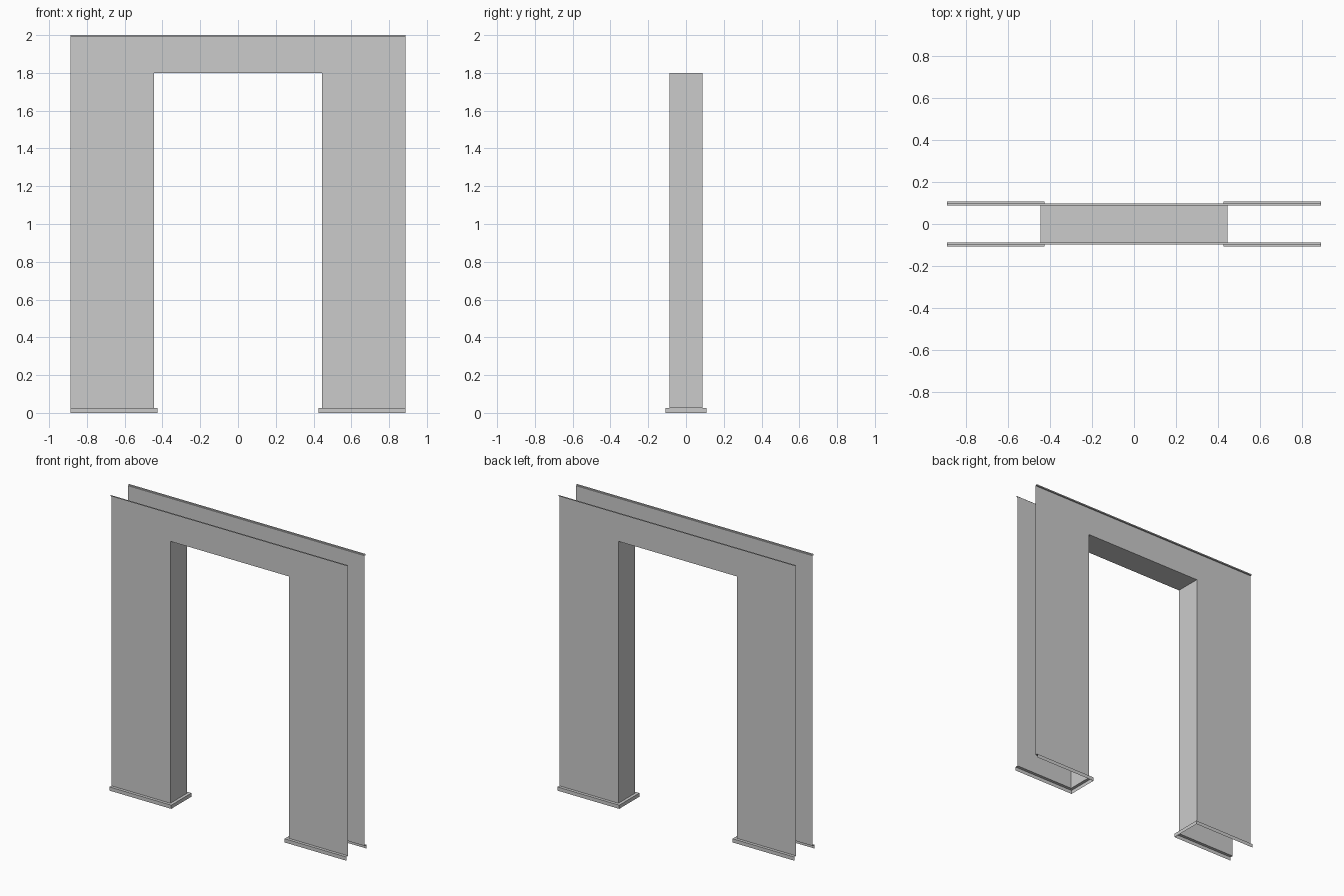
import bpy, bmesh

if "Cube" in bpy.data.objects:
    bpy.data.objects.remove(bpy.data.objects["Cube"])

W, H = 0.888, 2.0          # half width, height
OX, OZ = 0.445, 1.8        # opening half width and height
D = 0.088                  # half depth of the wall
BASE_OUT, BASE_H = 0.02, 0.025
LIP_OUT, LIP_H = 0.01, 0.008


def make_shell(name, quads):
    bm = bmesh.new()
    for quad in quads:
        bm.faces.new([bm.verts.new(p) for p in quad])
    bmesh.ops.remove_doubles(bm, verts=bm.verts, dist=1e-5)
    mesh = bpy.data.meshes.new(name)
    bm.to_mesh(mesh)
    bm.free()
    ob = bpy.data.objects.new(name, mesh)
    bpy.context.collection.objects.link(ob)
    return ob


def sweep(path_at, profile):
    """Skin between plan paths; path_at(offset) gives the plan points."""
    quads = []
    for (o0, z0), (o1, z1) in zip(profile, profile[1:]):
        a, b = path_at(o0), path_at(o1)
        for i in range(len(a) - 1):
            quads.append([(*a[i], z0), (*a[i + 1], z0), (*b[i + 1], z1), (*b[i], z1)])
    return quads


def pier_path(o):
    # right pier seen in plan: back face, jamb, front face; outer end open
    return [(W, D + o), (OX - o, D + o), (OX - o, -D - o), (W, -D - o)]


def mirror(quads):
    return [[(-x, y, z) for x, y, z in reversed(q)] for q in quads]


# Open-ended piers and their projecting base trim
pier = sweep(pier_path, [(0, BASE_H), (0, OZ)])
trim = sweep(pier_path, [(BASE_OUT, 0), (BASE_OUT, BASE_H), (0, BASE_H)])
for side, fn in (("right", list), ("left", mirror)):
    make_shell(side + "_pier", fn(pier))
    make_shell(side + "_base_trim", fn(trim))

# Header sheets with small outward top lip, plus the opening's soffit
top = H - LIP_H
header, lip = [], []
xs = [-W, -OX, OX, W]
for s in (-1, 1):
    def face_path(o):
        return [(-s * x, s * (D + o)) for x in xs]
    header += sweep(face_path, [(0, OZ), (0, top)])
    lip += sweep(face_path, [(0, top), (LIP_OUT, top), (LIP_OUT, H)])
header.append([(-OX, -D, OZ), (-OX, D, OZ), (OX, D, OZ), (OX, -D, OZ)])
make_shell("header", header)
make_shell("top_lip", lip)
